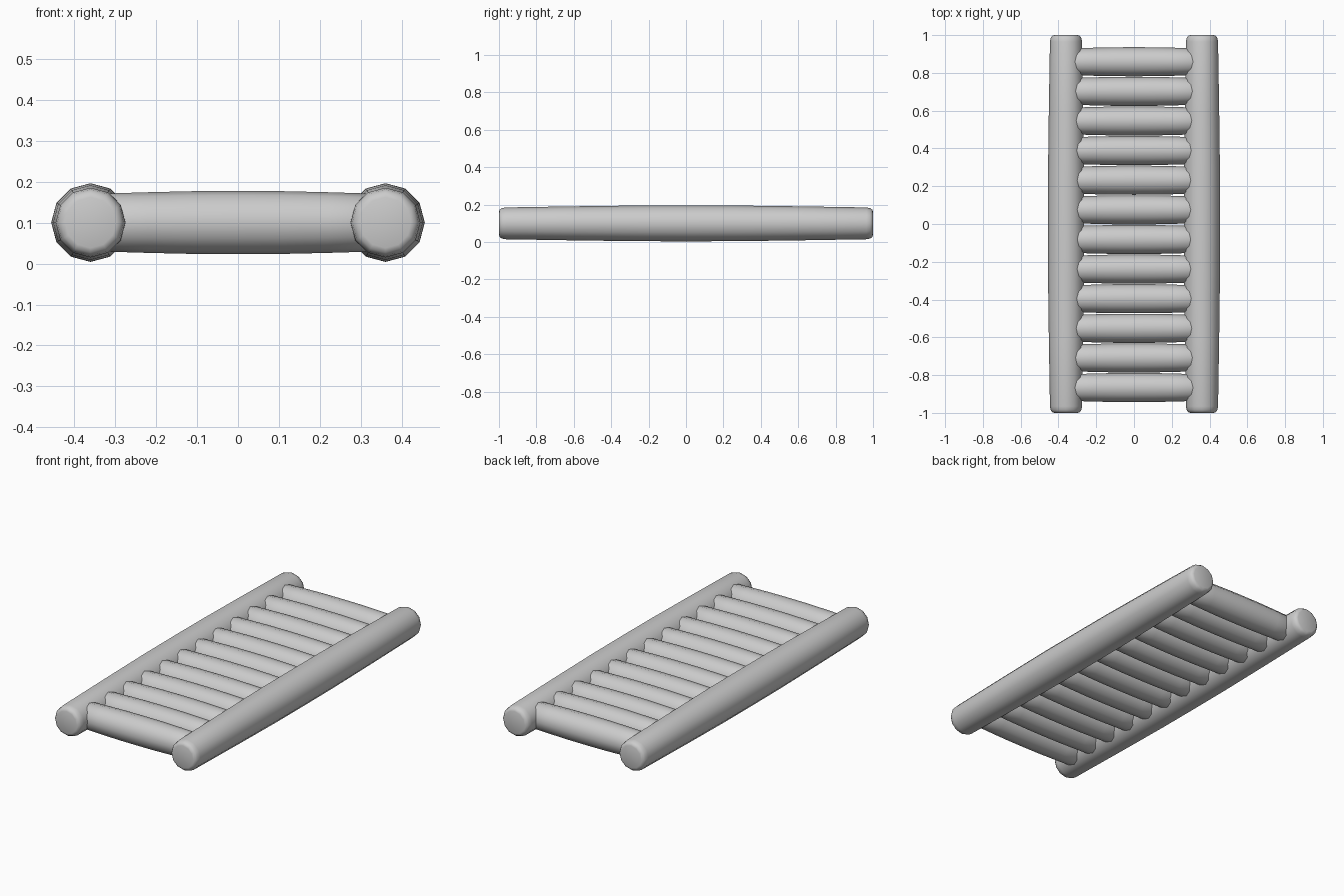
import bpy, bmesh, math
from mathutils import Vector

if "Cube" in bpy.data.objects:
    bpy.data.objects.remove(bpy.data.objects["Cube"])

SIDES = 12


def log(name, profile, axis, centre):
    """Lathe a half profile of (distance from middle, radius), mirrored, along axis X or Y."""
    full = [(-d, r) for d, r in reversed(profile) if d > 0] + profile
    bm = bmesh.new()
    rings = []
    for d, r in full:
        ring = []
        for i in range(SIDES):
            a = 2 * math.pi * i / SIDES
            u, v = r * math.cos(a), r * math.sin(a)
            co = (d, u, v) if axis == 'X' else (u, d, v)
            ring.append(bm.verts.new(Vector(co) + Vector(centre)))
        rings.append(ring)
    for a, b in zip(rings, rings[1:]):
        for i in range(SIDES):
            j = (i + 1) % SIDES
            bm.faces.new((a[i], a[j], b[j], b[i]))
    bm.faces.new(rings[0])
    bm.faces.new(rings[-1])
    bmesh.ops.recalc_face_normals(bm, faces=bm.faces)
    for f in bm.faces:
        f.smooth = True
    mesh = bpy.data.meshes.new(name)
    bm.to_mesh(mesh)
    bm.free()
    obj = bpy.data.objects.new(name, mesh)
    bpy.context.collection.objects.link(obj)
    return obj


# Side rails: slightly bulging logs with rounded ends
rail_profile = [(0.0, 0.096), (0.25, 0.0955), (0.6, 0.091), (0.965, 0.085),
                (0.985, 0.081), (0.996, 0.073), (1.0, 0.062)]
for side, x in (("left", -0.36), ("right", 0.36)):
    log(side + "_rail", rail_profile, 'Y', (x, 0, 0.1))

# Rungs: twelve shorter logs with their ends buried in the rails
rung_profile = [(0.0, 0.077), (0.11, 0.0765), (0.22, 0.074), (0.35, 0.070), (0.37, 0.055)]
for i in range(12):
    y = 0.859 - i * 0.1568
    log(f"rung_{i + 1}", rung_profile, 'X', (0, y, 0.1))
